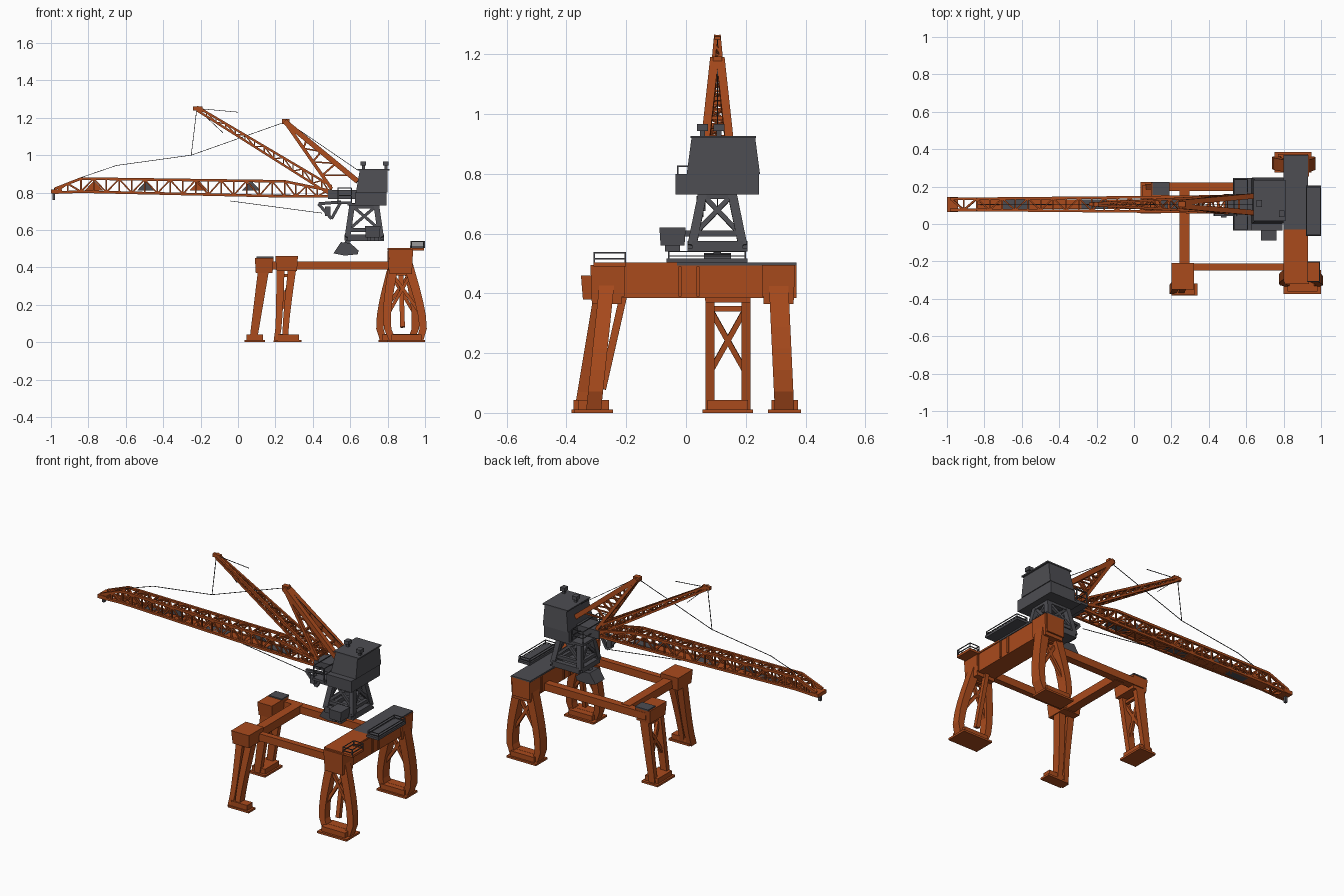
import bpy, bmesh
from math import sin, pi
from mathutils import Vector

cube = bpy.data.objects.get("Cube")
if cube:
    bpy.data.objects.remove(cube)


def material(name, rgb):
    mat = bpy.data.materials.new(name)
    mat.use_nodes = True
    mat.diffuse_color = (*rgb, 1)
    mat.node_tree.nodes["Principled BSDF"].inputs["Base Color"].default_value = (*rgb, 1)
    return mat


ORANGE = material("rust orange", (.4, .07, .012))
GREY = material("slate grey", (.075, .075, .085))
DARK = material("dark cable", (.04, .04, .045))
CRANE_Y = .105
GIRDER_X = .865
SIDES = (-1, 1)
CORNERS = [(-1, -1), (1, -1), (1, 1), (-1, 1)]


def finish(name, bm, mat):
    bmesh.ops.recalc_face_normals(bm, faces=bm.faces)
    mesh = bpy.data.meshes.new(name)
    bm.to_mesh(mesh)
    bm.free()
    mesh.materials.append(mat)
    bpy.context.collection.objects.link(bpy.data.objects.new(name, mesh))


def skin(bm, rings):
    """Join closed rings of points and cap both ends."""
    rings = [[bm.verts.new(point) for point in ring] for ring in rings]
    count = len(rings[0])
    for lower, upper in zip(rings, rings[1:]):
        for i in range(count):
            j = (i + 1) % count
            bm.faces.new((lower[i], lower[j], upper[j], upper[i]))
    bm.faces.new(rings[0])
    bm.faces.new(rings[-1])


def rectangle(centre, width, depth):
    return [Vector(centre) + Vector((sx * width / 2, sy * depth / 2, 0)) for sx, sy in CORNERS]


def block(name, mat, centre, size, taper=1, lean=(0, 0)):
    """Box whose top may be scaled by taper and shifted by lean."""
    centre, half = Vector(centre), Vector((0, 0, size[2] / 2))
    bm = bmesh.new()
    skin(bm, [rectangle(centre - half, size[0], size[1]),
              rectangle(centre + half + Vector((*lean, 0)), size[0] * taper, size[1] * taper)])
    finish(name, bm, mat)


def prism(name, mat, outline, y, thickness):
    bm = bmesh.new()
    skin(bm, [[(px, y + side * thickness / 2, pz) for px, pz in outline] for side in SIDES])
    finish(name, bm, mat)


def beams(name, mat, segments):
    """Square bars given as (start, end, width)."""
    bm = bmesh.new()
    for start, end, width in segments:
        start, end = Vector(start), Vector(end)
        axis = (end - start).normalized()
        guide = Vector((0, 1, 0)) if abs(axis.y) < .8 else Vector((0, 0, 1))
        across = axis.cross(guide).normalized() * width / 2
        other = axis.cross(across)
        skin(bm, [[c + across * sx + other * sy for sx, sy in CORNERS] for c in (start, end)])
    finish(name, bm, mat)


def loop(ring, width):
    return [(ring[i - 1], ring[i], width) for i in range(len(ring))]


def platform(name, mat, centre, size, height):
    """Thin deck with a two-bar railing around it."""
    block(name, mat, centre, (*size, .014))
    deck = rectangle(centre, size[0] * .9, size[1] * .95)
    rise = Vector((0, 0, height))
    bars = [(post, post + rise, .005) for post in deck]
    for level in (rise / 2, rise):
        bars += loop([post + level for post in deck], .004)
    beams(name + "_railing", GREY, bars)


def lattice(name, start, end, bays, chord, web):
    """Four-chord truss between two stations (x, z, depth, width)."""
    def section(t):
        x, z, depth, width = Vector(start).lerp(Vector(end), t)
        return [Vector((x, CRANE_Y + sy * width / 2, z + sz * depth / 2)) for sy, sz in CORNERS]
    bars = []
    for bay in range(bays):
        near, far = section(bay / bays), section((bay + 1) / bays)
        bars += loop(near, web)
        for i in range(4):
            bars.append((near[i], far[i], chord))
            if (bay + i // 2) % 2:
                bars.append((near[i - 1], far[i], web))
            else:
                bars.append((near[i], far[i - 1], web))
    beams(name, ORANGE, bars)


def leg(name, foot, head, spread, bow, post, cap, base, toe):
    """Two posts, optionally bowed low down, with a cross brace, a cap and a foot."""
    foot, head, spread = Vector((*foot, 0)), Vector(head), Vector((*spread, 0))

    def centre(side, t):
        return foot.lerp(head, t) + spread * side * (1 + bow * (sin(pi * t ** .6) - t))
    bm = bmesh.new()
    for side in SIDES:
        skin(bm, [rectangle(centre(side, step / 6), post[0] * (1 + step / 12), post[1]) for step in range(7)])
    finish(name + "_posts", bm, ORANGE)
    braces = [(centre(side, .33), centre(-side, .85), .018) for side in SIDES]
    braces += [(centre(-1, t), centre(1, t), .018) for t in (.08, .85)]
    beams(name + "_braces", ORANGE, braces)
    block(name + "_cap", ORANGE, head, cap, 1.1)
    sole = foot + Vector((toe, 0, 0))
    block(name + "_sole", ORANGE, sole + Vector((0, 0, .006)), (*base, .012))
    block(name + "_shoe", ORANGE, sole + Vector((0, 0, .025)), (base[0] * .8, base[1] * .8, .035))


# Portal girders
block("main_girder", ORANGE, (GIRDER_X, .03, .44), (.12, .68, .11))
block("girder_top_flange", ORANGE, (GIRDER_X, -.17, .498), (.13, .28, .01))
block("girder_top_plate", GREY, (GIRDER_X, .17, .498), (.13, .4, .01))
for y in (-.21, -.02, .04, .26):
    block("girder_rib", ORANGE, (GIRDER_X, y, .44), (.134, .01, .1))
block("front_girder", ORANGE, (.54, -.23, .41), (.56, .035, .045))
block("back_girder", ORANGE, (.47, .2, .41), (.7, .045, .045))
block("cross_girder", ORANGE, (.27, -.02, .41), (.055, .44, .05))

# Legs
leg("front_left_leg", (.23, -.35), (.26, -.28, .42), (.025, 0), -.3, (.03, .05), (.11, .13, .08), (.14, .065), .04)
leg("back_left_leg", (.08, .14), (.14, .14, .41), (0, .06), 0, (.04, .03), (.09, .15, .08), (.11, .17), .01)
leg("front_right_leg", (.9, -.31), (.87, -.265, .43), (.07, 0), .5, (.036, .05), (.12, .1, .13), (.2, .13), 0)
leg("back_right_leg", (.85, .33), (.87, .31, .43), (.07, 0), .5, (.036, .065), (.12, .1, .13), (.2, .11), 0)
beams("front_right_knee", ORANGE, [((.87, -.21, .39), (.88, -.28, .08), .025)])
block("back_left_leg_plate", GREY, (.145, .19, .453), (.09, .07, .008))

# Access platforms on the main girder
platform("side_platform", GREY, (.96, .07, .51), (.08, .27), .03)
platform("corner_platform", ORANGE, (.96, -.255, .496), (.07, .11), .04)

# Slewing tower
low, sill, top = [rectangle((.675, CRANE_Y, z), width, depth)
                  for z, width, depth in ((.56, .18, .17), (.6, .17, .15), (.73, .13, .1))]
frame = loop(low, .03) + loop(sill, .02) + loop(top, .03)
for i in range(4):
    frame += [(low[i], top[i], .03), (sill[i], top[i - 1], .016), (sill[i - 1], top[i], .016)]
beams("tower_frame", GREY, frame)
block("tower_base_plate", GREY, (.68, CRANE_Y, .545), (.2, .2, .01))

# Operator cabin with feet
block("operator_cabin", GREY, (.72, -.045, .59), (.075, .08, .06), 1.1)
for side in SIDES:
    block("cabin_foot", GREY, (.72 + side * .02, -.045, .55), (.02, .05, .02))
block("cabin_arm", GREY, (.72, .02, .6), (.02, .08, .02))

# Grab bucket under the tower
prism("grab_bucket", GREY, [(.51, .475), (.57, .463), (.64, .47), (.645, .49), (.6, .53), (.55, .535)], CRANE_Y, .09)
beams("grab_stem", GREY, [((.575, CRANE_Y, .52), (.6, CRANE_Y, .56), .025)])

# Machinery house
block("house_floor", GREY, (.69, CRANE_Y, .736), (.21, .28, .012))
block("house_base", GREY, (.71, CRANE_Y, .77), (.17, .28, .06))
block("house_upper", GREY, (.715, .125, .86), (.17, .245, .12), .87, (.01, 0))
block("house_roof", GREY, (.725, .125, .923), (.17, .22, .008))
for x, y in ((.67, .11), (.79, .055)):
    block("roof_vent", GREY, (x, y, .935), (.016, .016, .02))
    block("roof_vent_hood", GREY, (x, y, .955), (.03, .036, .022))

# Front balcony, winch arm and boom pivot
platform("balcony", GREY, (.57, CRANE_Y, .745), (.08, .28), .08)
tip, elbow, root = [(x, .05, z) for x, z in ((.43, .74), (.5, .66), (.55, .75))]
beams("winch_arm", GREY, loop([tip, elbow, root], .016))
block("winch_hook", GREY, (.48, .05, .7), (.03, .03, .05))
block("boom_pivot", GREY, (.56, CRANE_Y, .79), (.16, .11, .05))

# Main boom and upper jib
heel, shoulder, neck, nose = (.54, .79, .02, .09), (.25, .82, .08, .08), (-.84, .84, .07, .06), (-.98, .81, .02, .06)
lattice("boom_heel", heel, shoulder, 5, .014, .008)
lattice("main_boom", shoulder, neck, 16, .014, .008)
lattice("boom_nose", neck, nose, 2, .014, .01)
block("boom_tip", ORANGE, (-.97, CRANE_Y, .806), (.06, .08, .022))
block("tip_hook", GREY, (-.985, CRANE_Y, .78), (.015, .015, .04))
lattice("upper_jib", (.5, .81, .05, .09), (-.22, 1.25, .02, .01), 14, .012, .007)
block("jib_head", ORANGE, (-.215, CRANE_Y, 1.25), (.05, .02, .02))

# Boom walkway and gusset plates
for panel in range(8):
    x = panel * .14 - .77
    block("boom_walkway", GREY if panel % 3 == 1 else ORANGE, (x, CRANE_Y, .8 - panel * .002), (.14, .05, .005))
    if panel % 2 == 0:
        prism("boom_gusset", GREY if panel % 4 else ORANGE,
              [(x - .05, .81), (x + .05, .81), (x, .865)], CRANE_Y, .006)

# Rear mast: front and rear struts spreading from the head
def strut(reach, drop, side):
    return lambda t: Vector((.25 + reach * t, CRANE_Y + side * (.01 + .035 * t), 1.18 - drop * t))


bars = []
for side in SIDES:
    front, rear = strut(.25, .36, side), strut(.39, .32, side)
    bars += [(front(0), front(1), .018), (rear(0), rear(1), .028)]
    for t in (.4, .6, .8):
        bars += [(front(t), rear(t - .1), .01), (front(t), rear(t + .1), .008)]
        bars += [(line(t), strut(*span, -side)(t), .012) for line, span in ((front, (.25, .36)), (rear, (.39, .32)))]
beams("rear_mast", ORANGE, bars)
block("mast_head", ORANGE, (.255, CRANE_Y, 1.18), (.04, .03, .025))

# Cables
knot, jib_end, mast_end = (-.25, 1), (-.22, 1.25), (.26, 1.18)
cables = [(jib_end, knot), (knot, (-.65, .945)), ((-.65, .945), (-.84, .88)), (knot, mast_end),
          (mast_end, (.64, .92)), (jib_end, (0, 1.23)), (jib_end, (-.08, 1.12)), ((-.04, .755), (.45, .69))]
beams("cables", DARK, [((a, CRANE_Y, b), (c, CRANE_Y, d), .003) for (a, b), (c, d) in cables])
